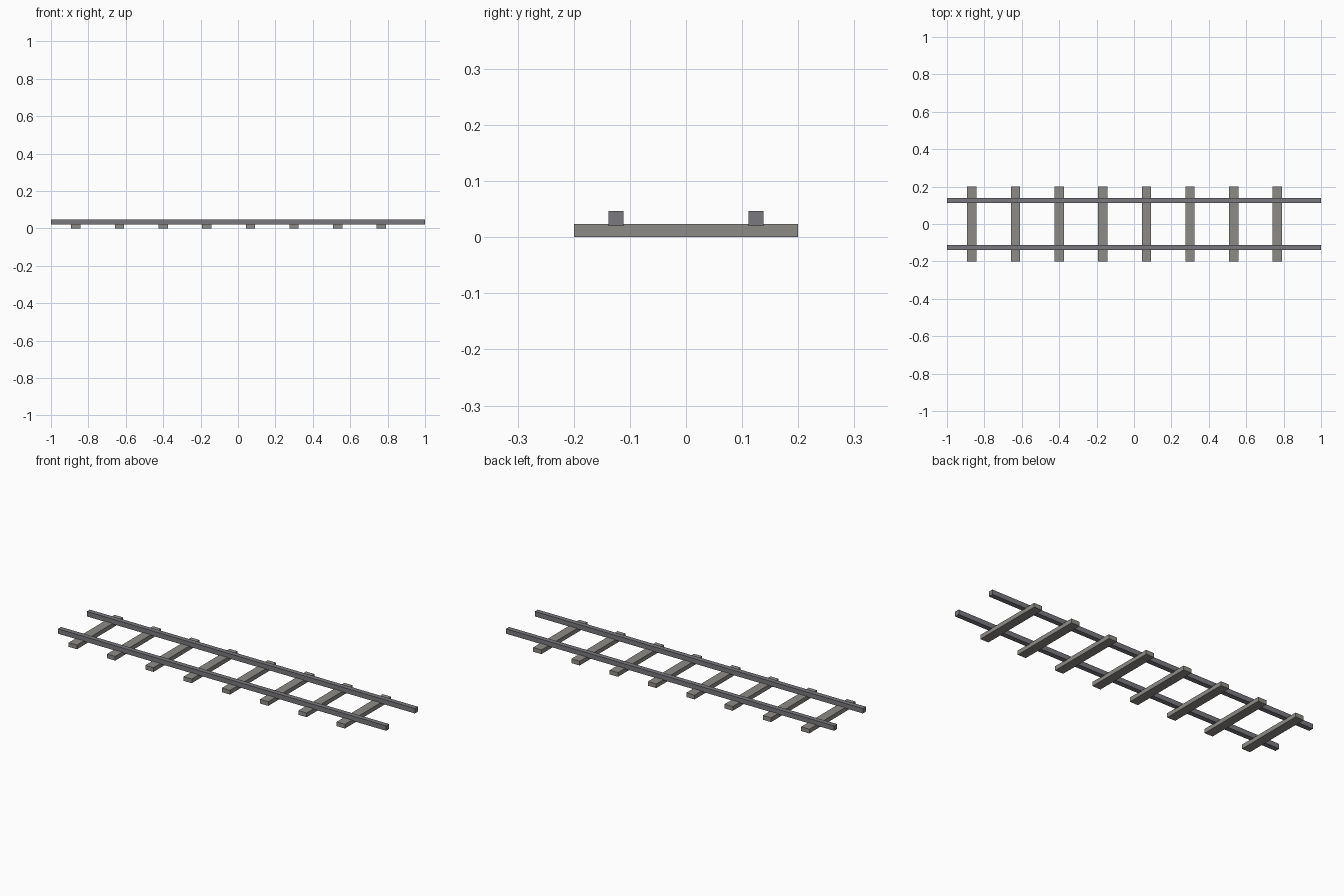
import bpy

if "Cube" in bpy.data.objects:
    bpy.data.objects.remove(bpy.data.objects["Cube"])

def material(name, rgb):
    m = bpy.data.materials.new(name)
    m.diffuse_color = (*rgb, 1)
    m.use_nodes = True
    m.node_tree.nodes["Principled BSDF"].inputs["Base Color"].default_value = m.diffuse_color
    return m

def box(name, size, centre, mat):
    bpy.ops.mesh.primitive_cube_add(size=1, location=centre)
    ob = bpy.context.object
    ob.name = name
    ob.scale = size
    bpy.ops.object.transform_apply(location=False, rotation=False, scale=True)
    ob.data.materials.append(mat)
    return ob

steel = material("steel", (0.19, 0.19, 0.21))
timber = material("weathered_timber", (0.27, 0.26, 0.24))

# Eight cross ties, evenly spaced and offset slightly towards -x
TIE_H = 0.0233
for i in range(8):
    box(f"tie_{i + 1}", (0.05, 0.4, TIE_H),
        (-0.8667 + i * 0.2333, 0, TIE_H / 2), timber)

# Two square rails, sunk slightly into the ties
RAIL = 0.0267
for side, name in ((-1, "front_rail"), (1, "back_rail")):
    box(name, (2, RAIL, RAIL), (0, side * 0.125, 0.02 + RAIL / 2), steel)
